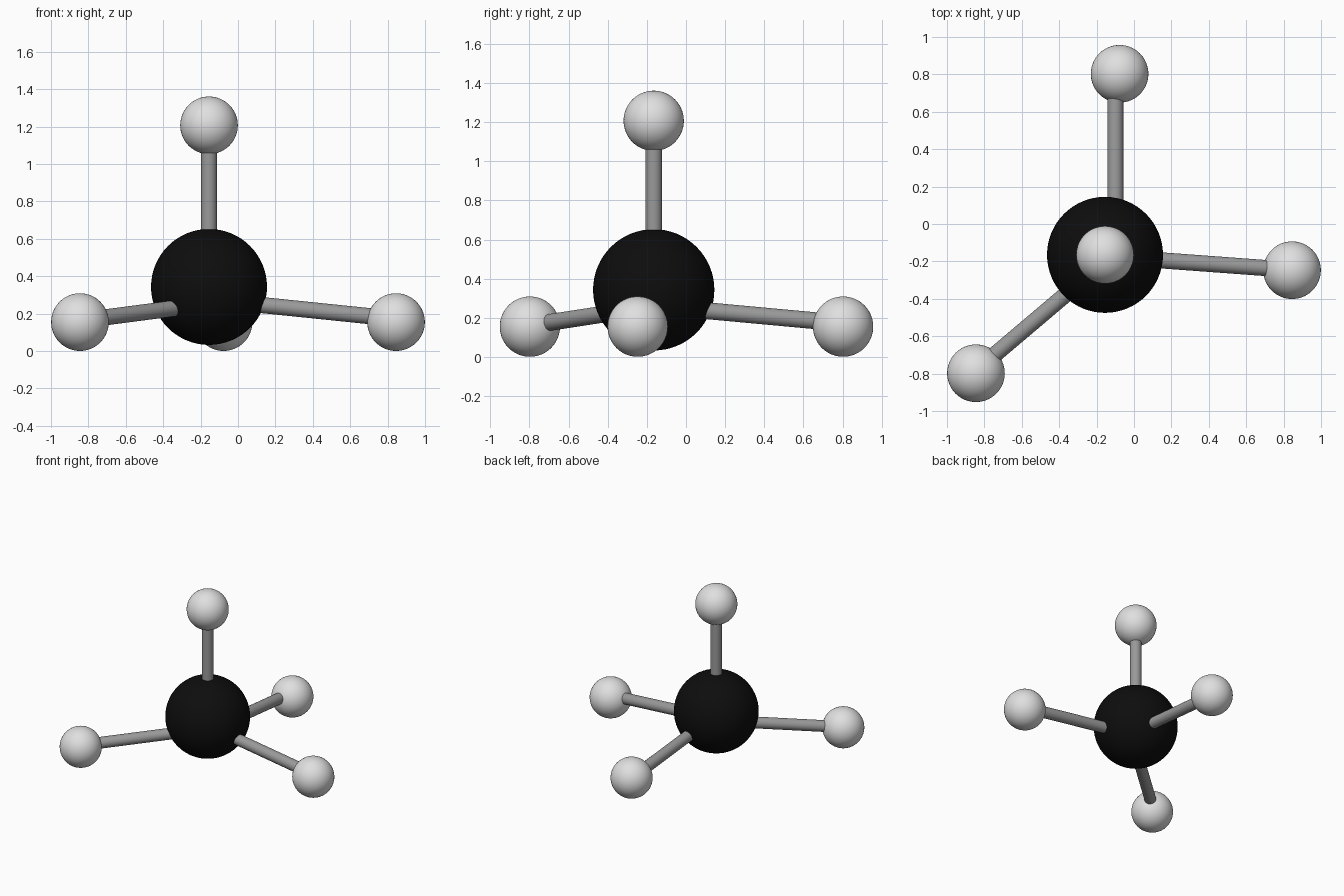
import bpy
from mathutils import Vector

if "Cube" in bpy.data.objects:
    bpy.data.objects.remove(bpy.data.objects["Cube"])


def material(name, rgb):
    m = bpy.data.materials.new(name)
    m.diffuse_color = (*rgb, 1)
    m.use_nodes = True
    m.node_tree.nodes["Principled BSDF"].inputs["Base Color"].default_value = m.diffuse_color
    return m


black = material("black", (0.004, 0.004, 0.004))
white = material("pale_grey", (0.75, 0.74, 0.74))
grey = material("mid_grey", (0.32, 0.32, 0.32))


def finish(name, mat):
    ob = bpy.context.object
    ob.name = name
    ob.data.materials.append(mat)
    bpy.ops.object.shade_smooth_by_angle()


def ball(name, centre, radius, mat):
    bpy.ops.mesh.primitive_uv_sphere_add(segments=64, ring_count=32, radius=radius, location=centre)
    finish(name, mat)


def rod(name, start, end, radius=0.043):
    a, b = Vector(start), Vector(end)
    d = b - a
    bpy.ops.mesh.primitive_cylinder_add(vertices=32, radius=radius, depth=d.length, location=(a + b) / 2,
                                        rotation=d.to_track_quat('Z', 'Y').to_euler())
    finish(name, grey)


# Large central ball
ball("centre_ball", (-0.155, -0.165, 0.343), 0.31, black)

# Outer balls, each with the rod that joins it to the centre
arms = {
    "top": ((-0.155, -0.165, 1.207), (-0.155, -0.165, 0.45), (-0.155, -0.165, 1.15)),
    "right": ((0.845, -0.247, 0.155), (0.03, -0.186, 0.256), (0.78, -0.241, 0.179)),
    "back": ((-0.077, 0.803, 0.155), (-0.10, 0.0, 0.246), (-0.10, 0.75, 0.177)),
    "left": ((-0.845, -0.798, 0.155), (-0.30, -0.322, 0.234), (-0.79, -0.737, 0.170)),
}
for side, (centre, start, end) in arms.items():
    ball(side + "_ball", centre, 0.154, white)
    rod(side + "_rod", start, end)
